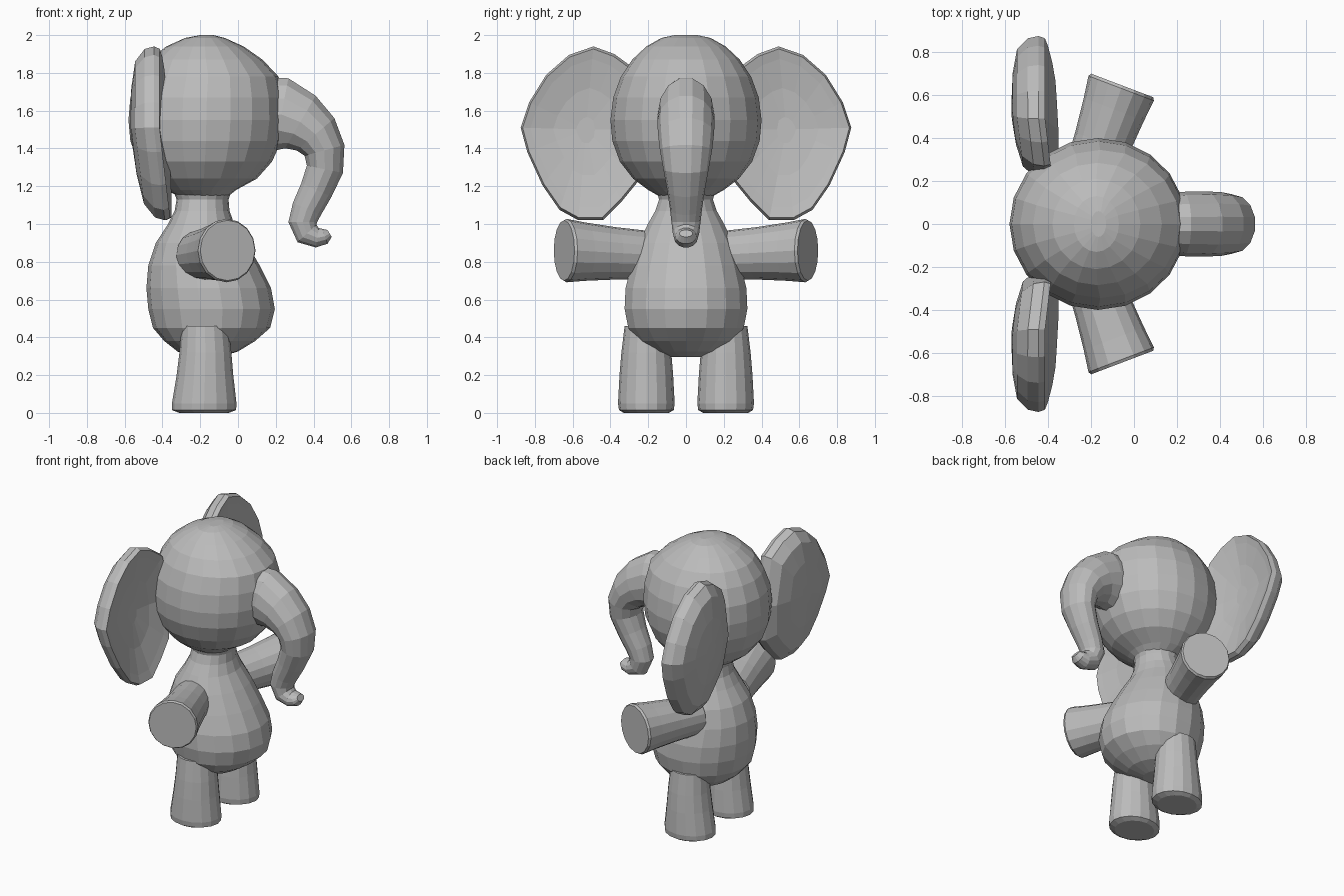
import bpy, bmesh
from math import cos, sin, pi
from mathutils import Vector

cube = bpy.data.objects.get("Cube")
if cube:
    bpy.data.objects.remove(cube)

grey = bpy.data.materials.new("soft grey")
grey.use_nodes = True
GREY = (0.5, 0.5, 0.5, 1)
grey.diffuse_color = GREY
grey.node_tree.nodes["Principled BSDF"].inputs["Base Color"].default_value = GREY


def finish(name, bm, mirrored=False):
    bmesh.ops.recalc_face_normals(bm, faces=bm.faces)
    mesh = bpy.data.meshes.new(name)
    bm.to_mesh(mesh)
    bm.free()
    mesh.materials.append(grey)
    obj = bpy.data.objects.new(name, mesh)
    bpy.context.collection.objects.link(obj)
    if mirrored:
        mod = obj.modifiers.new("mirror", 'MIRROR')
        mod.use_axis = (False, True, False)
        mod.use_mirror_merge = False
    return obj


def skin(bm, loops):
    """Bridge equal-length loops of points and cap both ends."""
    rings = [[bm.verts.new(p) for p in loop] for loop in loops]
    for a, b in zip(rings, rings[1:]):
        for i in range(len(a)):
            j = (i + 1) % len(a)
            bm.faces.new((a[i], a[j], b[j], b[i]))
    bm.faces.new(rings[0])
    bm.faces.new(rings[-1])


def ring(centre, u, v, sides=16):
    c, u, v = Vector(centre), Vector(u), Vector(v)
    return [c + u * cos(2 * pi * i / sides) + v * sin(2 * pi * i / sides)
            for i in range(sides)]


def upright(name, levels, y=0, mirrored=False, sides=16):
    """Stack of level ellipses: height, back x, front x, half width."""
    bm = bmesh.new()
    skin(bm, [ring(((b + f) / 2, y, z), ((f - b) / 2, 0, 0), (0, w, 0), sides)
              for z, b, f, w in levels])
    return finish(name, bm, mirrored)


# Head
upright("head", [
    (1.14, -.30, -.06, .13), (1.18, -.38, -.01, .20), (1.24, -.46, .10, .28),
    (1.33, -.53, .18, .35), (1.44, -.57, .23, .39), (1.55, -.58, .245, .40),
    (1.67, -.57, .24, .385), (1.78, -.53, .215, .345), (1.87, -.47, .13, .285),
    (1.94, -.38, .03, .21), (1.985, -.28, -.07, .13), (2.0, -.20, -.13, .06)],
    sides=20)

# Body, narrowing to the neck
upright("body", [
    (.295, -.24, -.10, .08), (.325, -.32, 0, .18), (.38, -.39, .09, .26),
    (.45, -.45, .17, .31), (.55, -.475, .195, .33), (.66, -.485, .175, .325),
    (.78, -.475, .115, .295), (.90, -.435, .045, .255), (1.0, -.37, -.02, .205),
    (1.07, -.335, -.045, .165), (1.13, -.325, -.05, .145), (1.22, -.36, -.02, .17)],
    sides=18)

# Legs
upright("legs", [
    (0, -.31, -.05, .12), (.015, -.35, -.01, .145), (.05, -.35, -.008, .15),
    (.2, -.325, -.025, .142), (.32, -.31, -.035, .132), (.46, -.30, -.05, .115)],
    y=.21, mirrored=True)

# Arms, swung slightly forward, with flat ends
bm = bmesh.new()
start, end = Vector((-.21, .2, .835)), Vector((-.055, .645, .86))
side = Vector((.935, -.355, 0))
skin(bm, [ring(start.lerp(end, t), side * r, (0, 0, r * 1.03))
          for t, r in ((0, .125), (.4, .135), (.75, .15), (.97, .163), (1, .155))])
finish("arms", bm, True)

# Trunk: x, z, half width, half thickness along a curling path
path = [(.12, 1.58, .14, .20), (.23, 1.58, .15, .20), (.33, 1.54, .152, .165),
        (.41, 1.475, .148, .135), (.458, 1.39, .138, .112), (.46, 1.29, .12, .10),
        (.415, 1.18, .10, .09), (.365, 1.08, .085, .083), (.343, 1.01, .077, .078),
        (.365, .95, .07, .07), (.42, .927, .063, .053), (.46, .935, .055, .043),
        (.485, .95, .035, .022)]
spine = [Vector((x, 0, z)) for x, z, w, t in path]
loops = []
for i, (x, z, w, t) in enumerate(path):
    along = spine[min(i + 1, len(path) - 1)] - spine[max(i - 1, 0)]
    across = along.cross(Vector((0, 1, 0))).normalized()
    loops.append(ring(spine[i], (0, w, 0), across * t, 14))
bm = bmesh.new()
skin(bm, loops)
finish("trunk", bm)

# Ears: shallow dish in front, rounded back, from one outline
outline = [(.27, 1.82), (.38, 1.90), (.49, 1.94), (.62, 1.895), (.74, 1.79),
           (.83, 1.645), (.875, 1.51), (.84, 1.38), (.76, 1.205), (.67, 1.075),
           (.57, 1.02), (.44, 1.02), (.34, 1.12), (.25, 1.23), (.21, 1.5)]
layers = [(.15, -.45), (.5, -.445), (.85, -.425), (.97, -.415), (1, -.445),
          (.97, -.495), (.82, -.545), (.5, -.565), (.15, -.57)]
loops = []
for scale, x in layers:
    loop = []
    for y, z in outline:
        py, pz = .53 + (y - .53) * scale, 1.5 + (z - 1.5) * scale
        lean = .12 * max(0, 1.5 - pz) + .12 * max(0, .5 - py)
        loop.append((x + lean, py, pz))
    loops.append(loop)
bm = bmesh.new()
skin(bm, loops)
finish("ears", bm, True)
